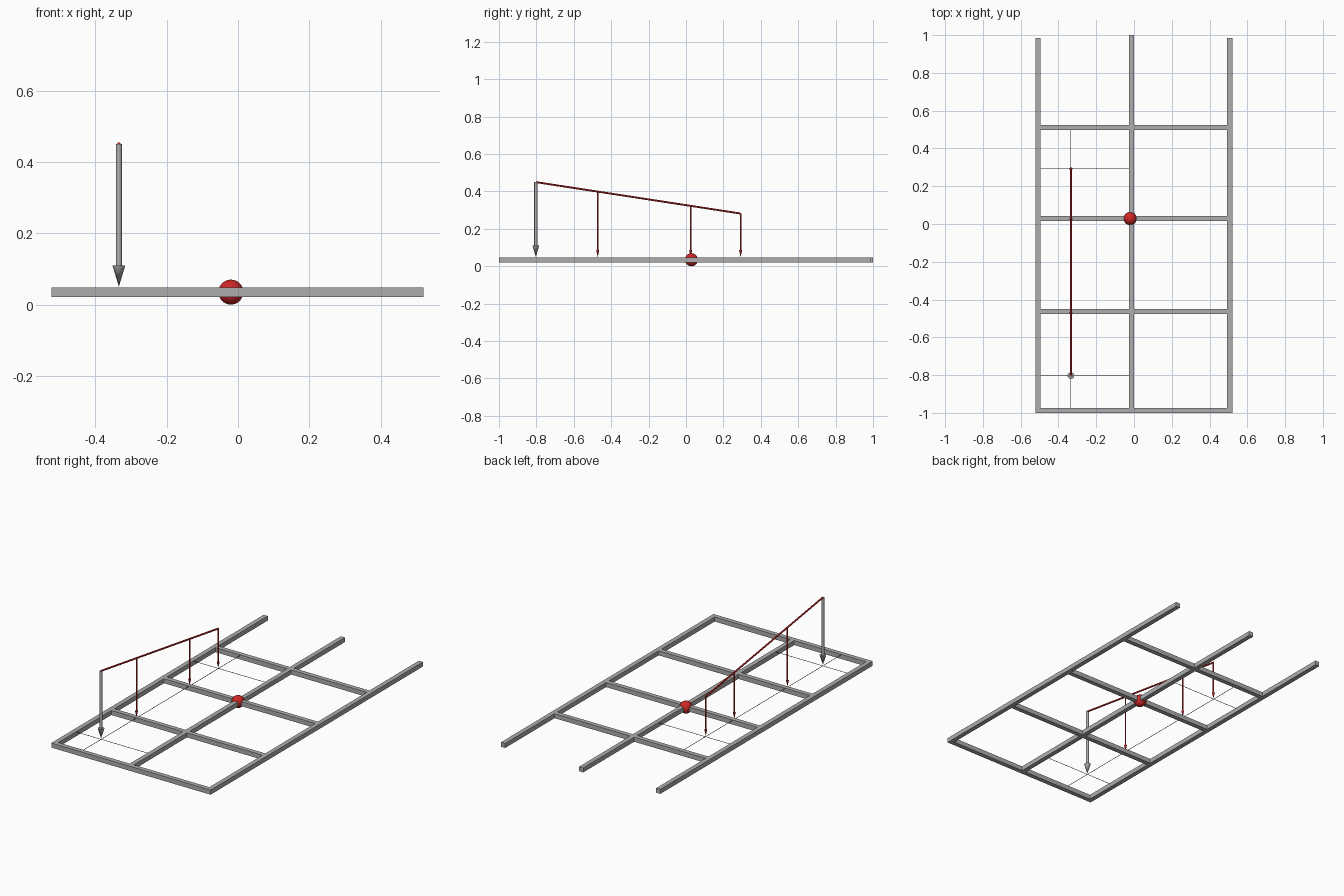
import bpy
from mathutils import Vector

if "Cube" in bpy.data.objects:
    bpy.data.objects.remove(bpy.data.objects["Cube"])


def material(name, rgb):
    m = bpy.data.materials.new(name)
    m.diffuse_color = (*rgb, 1)
    m.use_nodes = True
    m.node_tree.nodes["Principled BSDF"].inputs["Base Color"].default_value = m.diffuse_color
    return m


GREY = material("steel grey", (0.42, 0.42, 0.42))
RED = material("red", (0.62, 0.02, 0.02))
DARK = material("dark grey", (0.2, 0.2, 0.2))


def finish(name, mat, smooth=False):
    ob = bpy.context.object
    ob.name = name
    ob.data.materials.append(mat)
    if smooth:
        bpy.ops.object.shade_smooth_by_angle()
    return ob


def box(name, lo, hi, mat):
    lo, hi = Vector(lo), Vector(hi)
    bpy.ops.mesh.primitive_cube_add(size=1, location=(lo + hi) / 2)
    ob = finish(name, mat)
    ob.scale = hi - lo
    return ob


def rod(name, a, b, r1, r2, mat, sides=16):
    a, b = Vector(a), Vector(b)
    d = b - a
    bpy.ops.mesh.primitive_cone_add(vertices=sides, radius1=r1, radius2=r2,
                                    depth=d.length, location=(a + b) / 2,
                                    rotation=d.to_track_quat('Z', 'Y').to_euler())
    return finish(name, mat, True)


def arrow(name, y, top, r, head_r, head_len, mat):
    # Downward load arrow: shaft plus pointed head
    neck = TIP + head_len
    rod(name + "_shaft", (AX, y, top), (AX, y, neck), r, r, mat)
    rod(name + "_head", (AX, y, neck), (AX, y, TIP), head_r, 0, mat)


AX, TIP = -0.334, 0.05      # arrow row and tip height
Z0, Z1, H = 0.021, 0.048, 0.0135

# Long rails
for name, x, end in (("left_rail", -0.509, 0.986), ("centre_rail", -0.014, 1.0),
                     ("right_rail", 0.507, 0.986)):
    box(name, (x - H, -1, Z0), (x + H, end, Z1), GREY)

# Cross beams
for i, y in enumerate((-0.9865, -0.463, 0.029, 0.511)):
    box(f"cross_beam_{i + 1}", (-0.5225, y - H, Z0), (0.5205, y + H, Z1), GREY)

# Centre marker ball
bpy.ops.mesh.primitive_uv_sphere_add(segments=32, ring_count=16, radius=0.035,
                                     location=(-0.02, 0.029, 0.035))
finish("centre_ball", RED, True)

# Large grey arrow and the smaller red arrows under the sloping line
Y0, Y1, T0, T1 = -0.803, 0.292, 0.45, 0.282
arrow("main_arrow", Y0, T0, 0.0085, 0.018, 0.06, GREY)
for i, y in enumerate((-0.472, 0.025, Y1)):
    top = T0 + (T1 - T0) * (y - Y0) / (Y1 - Y0)
    arrow(f"red_arrow_{i + 1}", y, top, 0.004, 0.008, 0.036, RED)
rod("sloping_line", (AX, Y0, T0), (AX, Y1, T1), 0.005, 0.005, RED, 12)

# Thin guide lines under the arrow tips
G, GZ = 0.001, 0.045
box("long_guide", (AX - G, -0.98, GZ - G), (AX + G, 0.505, GZ + G), DARK)
for i, y in enumerate((Y0, -0.472, 0.025, Y1 + 0.003)):
    box(f"cross_guide_{i + 1}", (-0.505, y - G, GZ - G), (-0.014, y + G, GZ + G), DARK)
